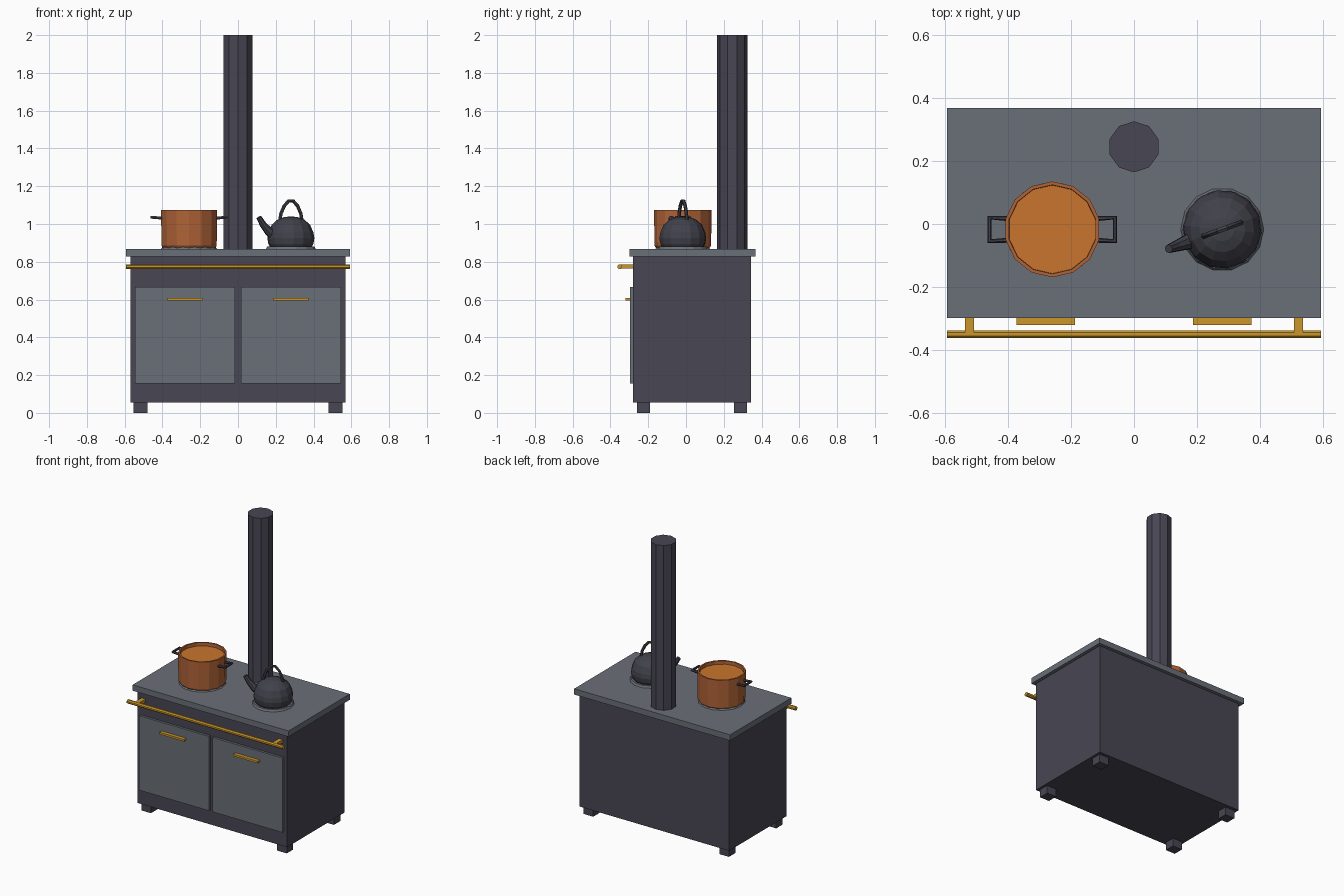
import bpy, bmesh, math
from mathutils import Vector, Matrix

if "Cube" in bpy.data.objects:
    bpy.data.objects.remove(bpy.data.objects["Cube"])


def material(name, rgb):
    m = bpy.data.materials.new(name)
    lin = [(c / 255 / 12.92) if c < 10 else ((c / 255 + 0.055) / 1.055) ** 2.4 for c in rgb]
    m.diffuse_color = (*lin, 1)
    m.use_nodes = True
    m.node_tree.nodes["Principled BSDF"].inputs["Base Color"].default_value = m.diffuse_color
    return m


DARK = material("dark iron", (72, 70, 83))
SLATE = material("slate grey", (106, 112, 120))
BRASS = material("brass", (204, 150, 42))
COPPER = material("copper", (176, 99, 55))
SOUP = material("orange soup", (202, 117, 46))
KETTLE = material("kettle black", (65, 65, 75))


def finish(name, bm, mat):
    bmesh.ops.recalc_face_normals(bm, faces=bm.faces)
    me = bpy.data.meshes.new(name)
    bm.to_mesh(me)
    bm.free()
    me.materials.append(mat)
    ob = bpy.data.objects.new(name, me)
    bpy.context.collection.objects.link(ob)
    return ob


def box(name, x, y, z, mat):
    """Box from (min, max) ranges."""
    bm = bmesh.new()
    bmesh.ops.create_cube(bm, size=1)
    for v in bm.verts:
        v.co = [r[0] + (c + 0.5) * (r[1] - r[0]) for c, r in zip(v.co, (x, y, z))]
    return finish(name, bm, mat)


def skin(bm, rings, closed=False):
    """Join rings of vertices with quads, cap open ends."""
    n = len(rings[0])
    pairs = list(zip(rings, rings[1:])) + ([(rings[-1], rings[0])] if closed else [])
    for a, b in pairs:
        for i in range(n):
            j = (i + 1) % n
            bm.faces.new((a[i], a[j], b[j], b[i]))
    if not closed:
        bm.faces.new(rings[0])
        bm.faces.new(rings[-1])


def lathe(name, profile, sides, centre, mat, turn=0.0):
    """Revolve (radius, z) points about a vertical axis."""
    bm = bmesh.new()
    rings = []
    for r, z in profile:
        angles = [turn + math.tau * i / sides for i in range(sides)]
        rings.append([bm.verts.new((centre[0] + r * math.cos(a),
                                    centre[1] + r * math.sin(a), z)) for a in angles])
    skin(bm, rings)
    return finish(name, bm, mat)


def tube(name, points, radii, side, sides, mat, closed=False, frame=Matrix()):
    """Sweep a round section along a planar path; side is the plane normal."""
    bm = bmesh.new()
    pts = [Vector(p) for p in points]
    side = Vector(side)
    n = len(pts)
    rings = []
    for k, p in enumerate(pts):
        if closed:
            a, b = pts[k - 1], pts[(k + 1) % n]
        else:
            a, b = pts[max(k - 1, 0)], pts[min(k + 1, n - 1)]
        up = (b - a).normalized().cross(side)
        ring = []
        for i in range(sides):
            t = math.tau * (i + 0.5) / sides
            ring.append(bm.verts.new(frame @ (p + radii[k] * (math.cos(t) * side + math.sin(t) * up))))
        rings.append(ring)
    skin(bm, rings, closed)
    return finish(name, bm, mat)


# Cabinet, worktop and chimney
box("cabinet", (-0.57, 0.57), (-0.28, 0.345), (0.055, 0.827), DARK)
box("worktop", (-0.593, 0.593), (-0.298, 0.368), (0.827, 0.867), SLATE)
lathe("chimney", [(0.081, 0.86), (0.081, 2.0)], 10, (0, 0.245), DARK, math.pi / 2)

# Mirrored feet, doors, handles and rail brackets
for s, label in ((-1, "left"), (1, "right")):
    def span(a, b):
        return tuple(sorted((s * a, s * b)))
    box(f"front_foot_{label}", span(0.48, 0.553), (-0.26, -0.19), (0, 0.056), DARK)
    box(f"back_foot_{label}", span(0.48, 0.553), (0.253, 0.323), (0, 0.056), DARK)
    box(f"door_{label}", span(0.015, 0.545), (-0.296, -0.278), (0.155, 0.667), SLATE)
    box(f"door_handle_{label}", span(0.187, 0.373), (-0.32, -0.294), (0.594, 0.608), BRASS)
    box(f"rail_bracket_{label}", span(0.507, 0.537), (-0.35, -0.278), (0.764, 0.786), BRASS)

# Towel rail
tube("rail", [(-0.593, -0.35, 0.774), (0.593, -0.35, 0.774)], [0.0135] * 2, (0, 1, 0), 8, BRASS)

# Hot plates
POT = (-0.259, -0.017)
KET = (0.28, -0.017)
lathe("pot_hotplate", [(0.15, 0.865), (0.142, 0.877)], 14, POT, SLATE)
lathe("kettle_hotplate", [(0.133, 0.865), (0.125, 0.88)], 14, KET, SLATE)

# Cooking pot, open at the top, filled with soup
lathe("pot", [(0.142, 0.874), (0.15, 0.885), (0.152, 1.075), (0.141, 1.075), (0.139, 1.03)],
      14, POT, COPPER, math.pi / 14)
lathe("soup", [(0.1395, 1.03), (0.1405, 1.052)], 14, POT, SOUP, math.pi / 14)
for s, label in ((-1, "left"), (1, "right")):
    path = [(0.135, -0.034, 1.03), (0.199, -0.037, 1.036), (0.199, 0.037, 1.036), (0.135, 0.034, 1.03)]
    path = [(POT[0] + s * x, POT[1] + y, z) for x, y, z in path]
    tube(f"pot_handle_{label}", path, [0.0085] * 4, (0, 0, 1), 6, KETTLE)

# Kettle, turned so the spout points left and slightly forward
lathe("kettle_body", [(0.105, 0.868), (0.12, 0.895), (0.125, 0.925), (0.12, 0.955), (0.102, 0.996),
                      (0.073, 1.022), (0.038, 1.036), (0.006, 1.04)],
      14, KET, KETTLE, math.radians(20))
frame = Matrix.Translation((KET[0], KET[1], 0)) @ Matrix.Rotation(math.radians(20), 4, "Z")
tube("kettle_spout", [(-0.09, 0, 0.935), (-0.128, 0, 0.965), (-0.157, 0, 0.998), (-0.181, 0, 1.036)],
     [0.03, 0.023, 0.018, 0.014], (0, 1, 0), 8, KETTLE, frame=frame)
tube("kettle_handle", [(-0.064, 0, 1.01), (-0.056, 0, 1.055), (-0.038, 0, 1.095), (-0.013, 0, 1.122),
                       (0.013, 0, 1.122), (0.038, 0, 1.095), (0.056, 0, 1.055), (0.064, 0, 1.01)],
     [0.0095] * 8, (0, 1, 0), 6, KETTLE, frame=frame)
